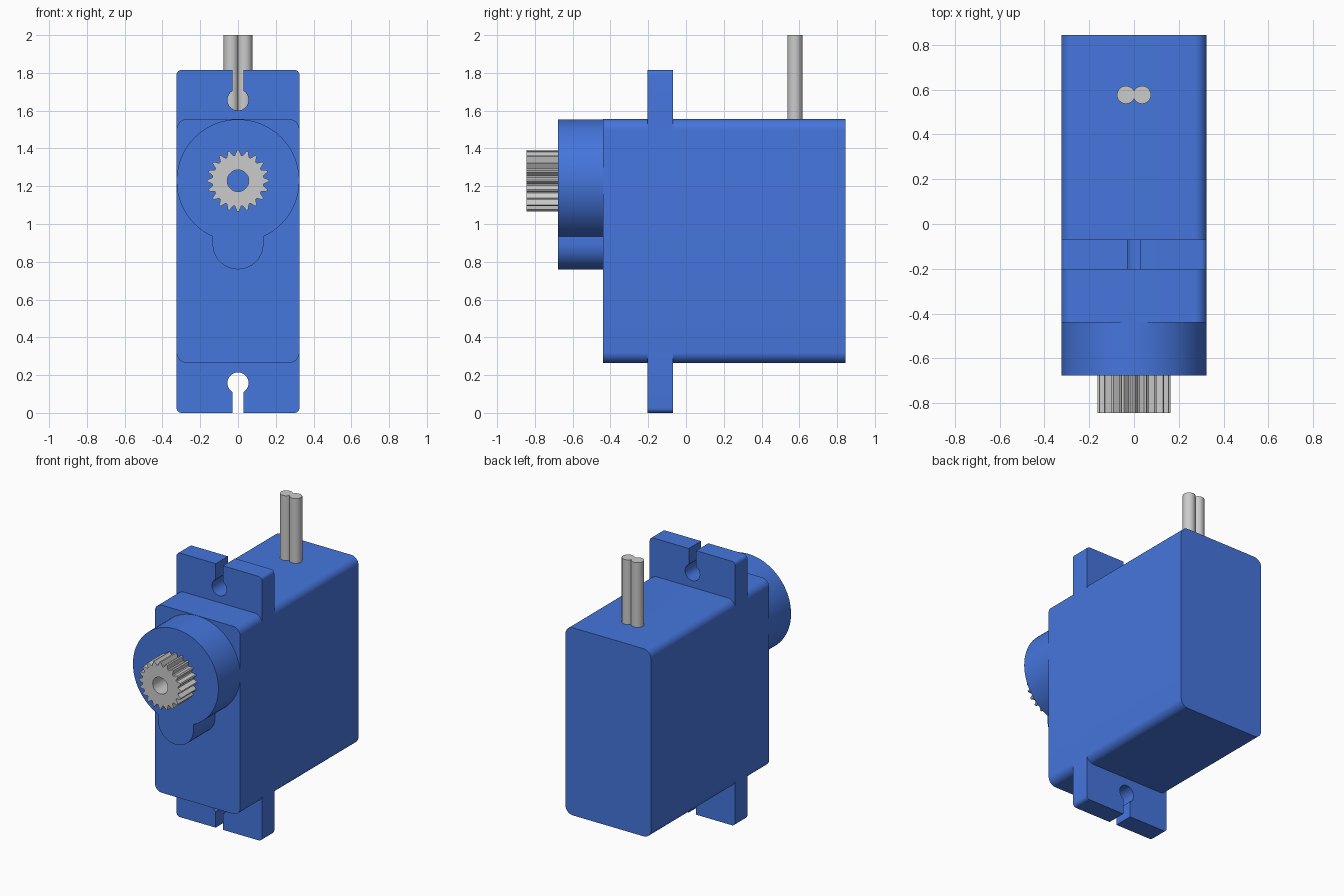
import bpy, bmesh
from math import sin, cos, pi, asin, radians

if "Cube" in bpy.data.objects:
    bpy.data.objects.remove(bpy.data.objects["Cube"])

blue = bpy.data.materials.new("blue_plastic")
blue.diffuse_color = (0.06, 0.18, 0.72, 1)
blue.use_nodes = True
blue.node_tree.nodes["Principled BSDF"].inputs["Base Color"].default_value = blue.diffuse_color


def arc(cx, cz, r, a0, a1, n):
    return [(cx + r * cos(a0 + (a1 - a0) * i / n), cz + r * sin(a0 + (a1 - a0) * i / n))
            for i in range(n + 1)]


def prism(name, outline, y0, y1, mat=None, hole=None):
    """Extrude an x-z outline along y; an optional hole has one point per outline point."""
    bm = bmesh.new()
    n = len(outline)

    def loop(pts, y):
        return [bm.verts.new((x, y, z)) for x, z in pts]

    def bridge(a, b):
        for i in range(n):
            j = (i + 1) % n
            bm.faces.new((a[i], a[j], b[j], b[i]))

    front, back = loop(outline, y0), loop(outline, y1)
    bridge(front, back)
    if hole:
        hole_front, hole_back = loop(hole, y0), loop(hole, y1)
        bridge(front, hole_front)
        bridge(back, hole_back)
        bridge(hole_front, hole_back)
    else:
        bm.faces.new(front)
        bm.faces.new(back)
    bmesh.ops.recalc_face_normals(bm, faces=bm.faces)
    return finish(name, bm, mat)


def finish(name, bm, mat=None):
    mesh = bpy.data.meshes.new(name)
    bm.to_mesh(mesh)
    bm.free()
    ob = bpy.data.objects.new(name, mesh)
    bpy.context.collection.objects.link(ob)
    if mat:
        mesh.materials.append(mat)
    bpy.ops.object.select_all(action='DESELECT')
    ob.select_set(True)
    bpy.context.view_layer.objects.active = ob
    bpy.ops.object.shade_smooth_by_angle(angle=radians(30))
    return ob


W, Z0, Z1, R = 0.325, 0.265, 1.555, 0.055   # case half width, bottom, top, corner radius
TOP = 1.815                                 # top of the mounting tabs
SHAFT_Z = 1.229

# Case with corners rounded along its depth
case = []
for k, (cx, cz) in enumerate([(W - R, Z1 - R), (R - W, Z1 - R), (R - W, Z0 + R), (W - R, Z0 + R)]):
    case += arc(cx, cz, R, k * pi / 2, (k + 1) * pi / 2, 10)
prism("case", case, -0.44, 0.845, blue)

# Mounting tabs with keyhole slots, the lower one mirrored to the top
s, hr, hz, c = 0.028, 0.056, 0.158, 0.025
a = asin(s / hr)
tab = [(W, Z0 + R), (-W, Z0 + R)]
tab += arc(c - W, c, c, pi, 1.5 * pi, 6)
tab += [(-s, 0)] + arc(0, hz, hr, 1.5 * pi - a, -pi / 2 + a, 32) + [(s, 0)]
tab += arc(W - c, c, c, -pi / 2, 0, 6)
prism("lower_mounting_tab", tab, -0.203, -0.07, blue)
prism("upper_mounting_tab", [(x, TOP - z) for x, z in tab], -0.203, -0.07, blue)

# Gear housing: large round boss with a small lobe below
lobe = 0.135
b = asin(lobe / W)
housing = arc(0, SHAFT_Z, W, -pi / 2 + b, 1.5 * pi - b, 72)
housing += arc(0, 0.895, lobe, pi, 2 * pi, 28)
prism("gear_housing", housing, -0.677, -0.44, blue)

# Splined output shaft with a screw hole
teeth = 20
spline, bore = [], []
for i in range(teeth):
    for frac, r in ((-0.10, 0.163), (0.10, 0.163), (0.40, 0.136), (0.60, 0.136)):
        t = 2 * pi * (i + frac) / teeth
        spline.append((r * cos(t), SHAFT_Z + r * sin(t)))
        bore.append((0.057 * cos(t), SHAFT_Z + 0.057 * sin(t)))
prism("output_shaft", spline, -0.845, -0.677, hole=bore)

# Pair of cable wires leaving the top of the case
for side, x in (("left", -0.036), ("right", 0.036)):
    bm = bmesh.new()
    bmesh.ops.create_cone(bm, cap_ends=True, segments=32, radius1=0.04, radius2=0.04, depth=0.5)
    bmesh.ops.translate(bm, verts=bm.verts, vec=(x, 0.577, 1.75))
    finish(side + "_wire", bm)
